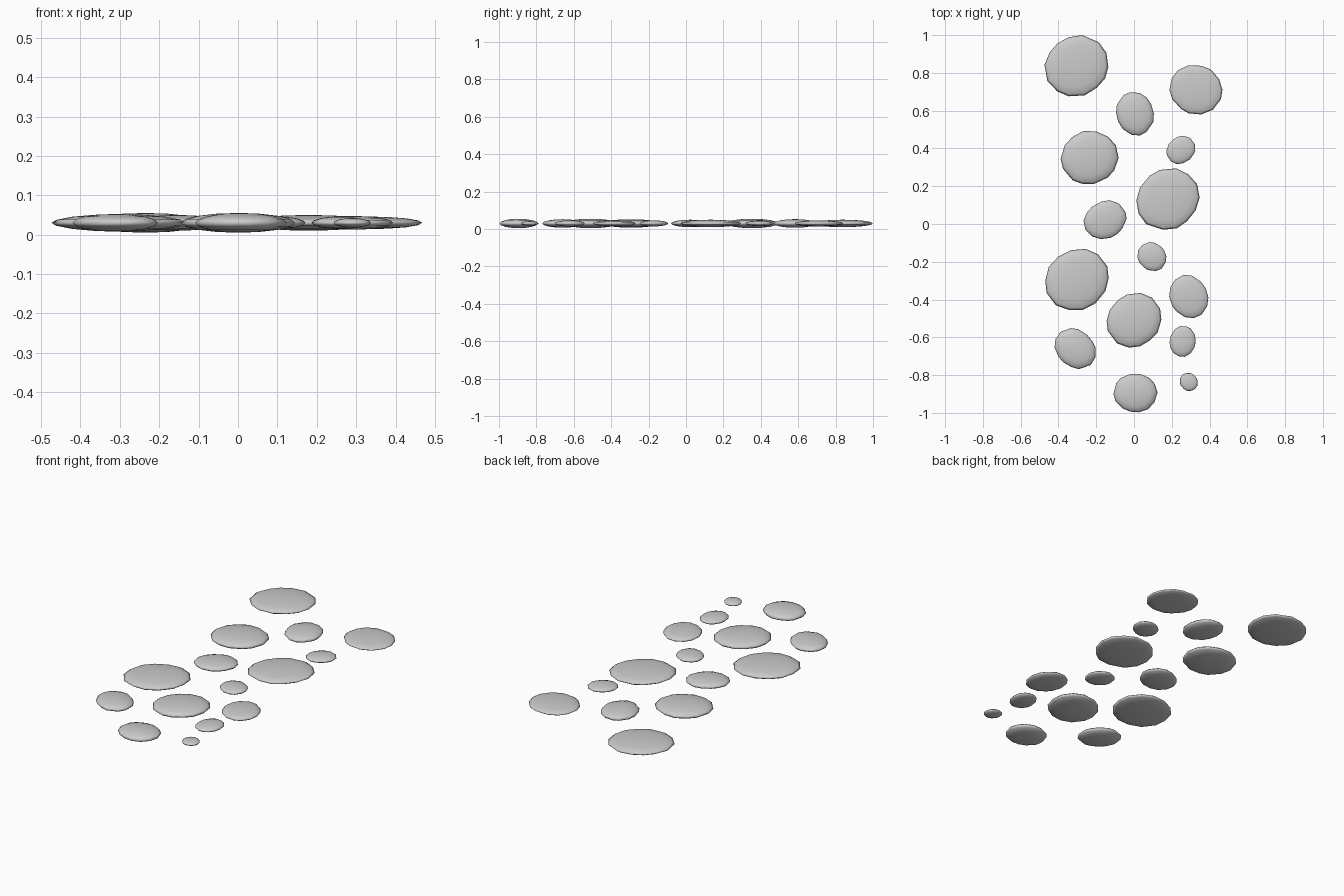
import bpy, bmesh, math, random

if "Cube" in bpy.data.objects:
    bpy.data.objects.remove(bpy.data.objects["Cube"])

random.seed(4)
Z_MID = 0.03   # all stones share one middle height
SIDES = 14

# centre x, centre y, width, depth, thickness, diagonal stretch
STONES = [
    (-0.305, 0.838, 0.338, 0.324, 0.040, 0.04),
    (0.328, 0.710, 0.280, 0.260, 0.032, -0.03),
    (0.005, 0.583, 0.200, 0.228, 0.046, -0.05),
    (-0.235, 0.352, 0.307, 0.280, 0.050, 0.02),
    (0.248, 0.392, 0.153, 0.150, 0.030, 0.08),
    (0.180, 0.132, 0.335, 0.325, 0.040, 0.05),
    (-0.153, 0.023, 0.228, 0.206, 0.040, 0.07),
    (0.095, -0.172, 0.153, 0.153, 0.032, -0.06),
    (-0.302, -0.294, 0.335, 0.325, 0.044, 0.05),
    (0.000, -0.510, 0.290, 0.290, 0.050, 0.05),
    (0.290, -0.384, 0.208, 0.228, 0.035, -0.06),
    (-0.312, -0.660, 0.217, 0.217, 0.045, -0.11),
    (0.257, -0.622, 0.138, 0.162, 0.032, 0.03),
    (0.008, -0.895, 0.233, 0.204, 0.050, -0.01),
    (0.290, -0.836, 0.095, 0.095, 0.024, -0.05),
]


def outline(stretch):
    """Irregular rounded outline, fitted to a -1..1 square."""
    pts = []
    for i in range(SIDES):
        a = 2 * math.pi * (i + random.uniform(-0.15, 0.15)) / SIDES
        r = 1 + stretch * math.sin(2 * a) + random.uniform(-0.015, 0.015)
        pts.append((r * math.cos(a), r * math.sin(a)))
    xs, ys = zip(*pts)
    fit = lambda v, lo, hi: 2 * (v - lo) / (hi - lo) - 1
    return [(fit(x, min(xs), max(xs)), fit(y, min(ys), max(ys))) for x, y in pts]


def stone(name, x, y, w, d, t, stretch):
    shape = outline(stretch)
    bm = bmesh.new()
    # rings from lower dome, over the rim, to upper dome
    rings = []
    for deg in (-68, -45, -22, 0, 22, 45, 68):
        c, s = math.cos(math.radians(deg)), math.sin(math.radians(deg))
        rings.append([bm.verts.new((px * c * w / 2, py * c * d / 2, s * t / 2))
                      for px, py in shape])
    for lo, hi in zip(rings, rings[1:]):
        for i in range(SIDES):
            j = (i + 1) % SIDES
            bm.faces.new((lo[i], lo[j], hi[j], hi[i]))
    # close the domes
    for ring, z in ((rings[0], -t / 2), (rings[-1], t / 2)):
        tip = bm.verts.new((0, 0, z))
        for i in range(SIDES):
            bm.faces.new((ring[i], ring[(i + 1) % SIDES], tip))
    bmesh.ops.recalc_face_normals(bm, faces=bm.faces)
    for f in bm.faces:
        f.smooth = True
    mesh = bpy.data.meshes.new(name)
    bm.to_mesh(mesh)
    bm.free()
    ob = bpy.data.objects.new(name, mesh)
    ob.location = (x, y, Z_MID)
    bpy.context.collection.objects.link(ob)


for n, data in enumerate(STONES, 1):
    stone(f"stepping_stone_{n}", *data)
